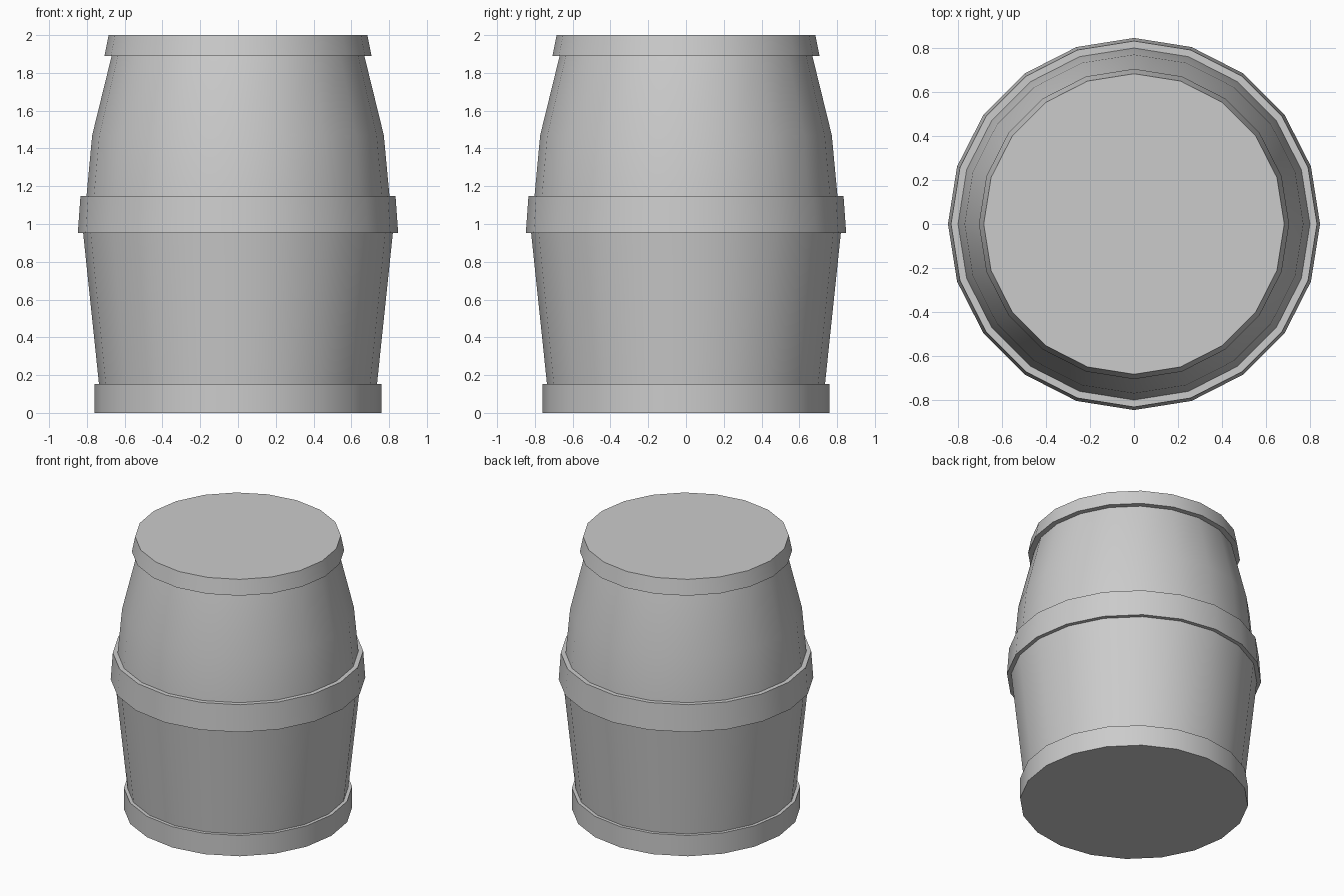
import bpy, bmesh
from math import cos, sin, pi, radians

if "Cube" in bpy.data.objects:
    bpy.data.objects.remove(bpy.data.objects["Cube"])

SIDES = 20


def lathe(name, profile, cap_bottom=False, cap_top=False):
    """Spin an (r, z) profile, listed bottom to top, around z."""
    bm = bmesh.new()
    rings = [[bm.verts.new((r * cos(2 * pi * i / SIDES), r * sin(2 * pi * i / SIDES), z))
              for i in range(SIDES)] for r, z in profile]
    for lo, hi in zip(rings, rings[1:]):
        for i in range(SIDES):
            j = (i + 1) % SIDES
            bm.faces.new((lo[i], lo[j], hi[j], hi[i]))
    if cap_bottom:
        bm.faces.new(rings[0][::-1])
    if cap_top:
        bm.faces.new(rings[-1])
    mesh = bpy.data.meshes.new(name)
    bm.to_mesh(mesh)
    bm.free()
    obj = bpy.data.objects.new(name, mesh)
    bpy.context.collection.objects.link(obj)
    bpy.ops.object.select_all(action='DESELECT')
    obj.select_set(True)
    bpy.context.view_layer.objects.active = obj
    bpy.ops.object.shade_smooth_by_angle(angle=radians(30))
    return obj


# Bottom hoop with the base, and its upper lip
lathe("bottom_hoop", [(0.76, 0), (0.76, 0.153), (0.736, 0.153)], cap_bottom=True)
# Lower staves
lathe("lower_staves", [(0.736, 0.153), (0.82, 0.953)])
# Middle hoop with lips above and below
lathe("middle_hoop", [(0.82, 0.953), (0.848, 0.953), (0.834, 1.148), (0.802, 1.148)])
# Upper staves
lathe("upper_staves", [(0.802, 1.148), (0.772, 1.47), (0.669, 1.89)])
# Top hoop with the lid
lathe("top_hoop", [(0.669, 1.89), (0.707, 1.89), (0.685, 2.0)], cap_top=True)
